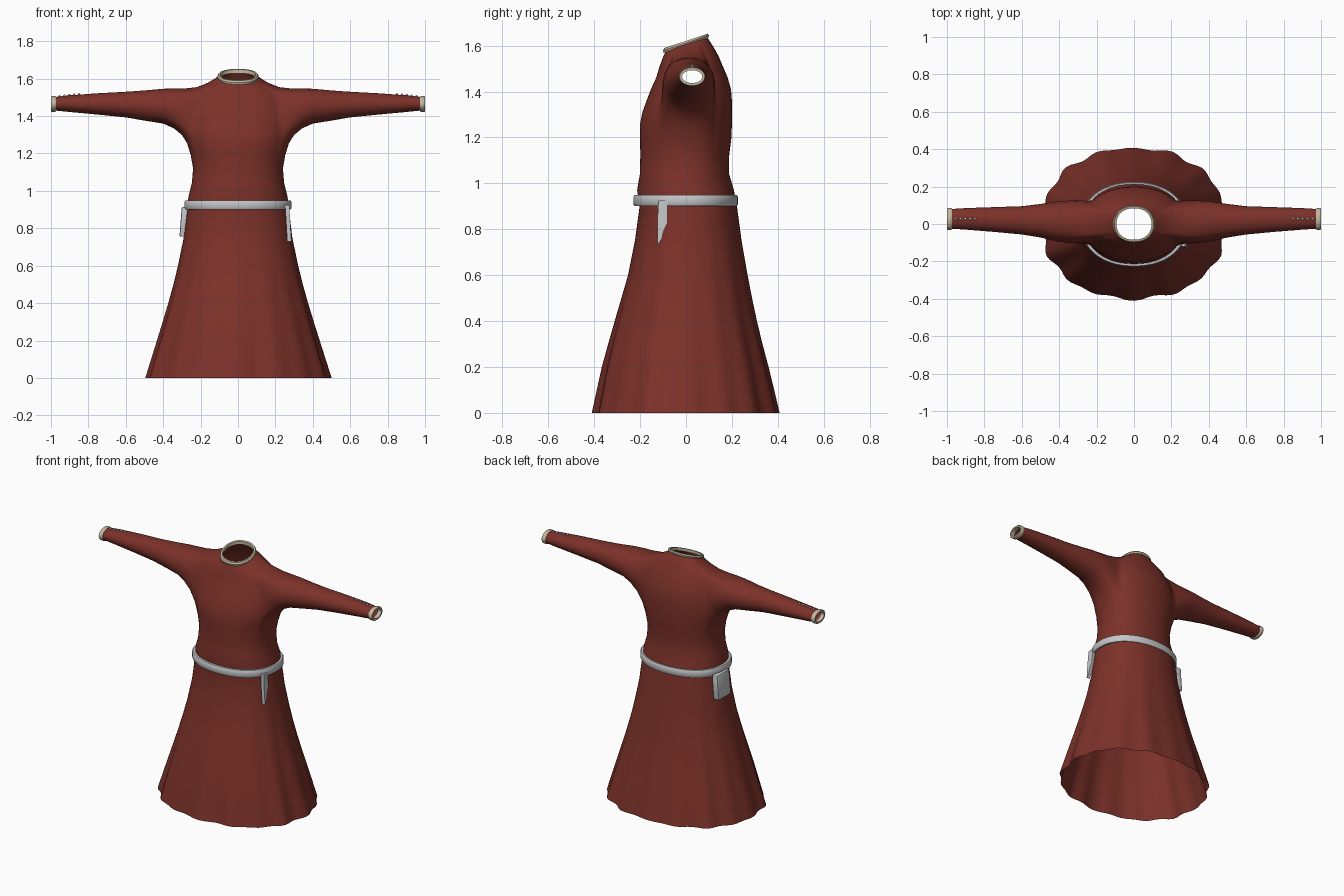
import bpy, bmesh, math
from mathutils import Vector

if "Cube" in bpy.data.objects:
    bpy.data.objects.remove(bpy.data.objects["Cube"])

SEG = 96


def material(name, rgb):
    m = bpy.data.materials.new(name)
    m.diffuse_color = (*rgb, 1)
    m.use_nodes = True
    m.node_tree.nodes["Principled BSDF"].inputs["Base Color"].default_value = m.diffuse_color
    return m


RED = material("russet_cloth", (0.2, 0.031, 0.022))
GREY = material("pale_grey", (0.55, 0.56, 0.57))
CREAM = material("cream_trim", (0.55, 0.48, 0.35))


def finish(bm, name, mat, angle=40):
    bmesh.ops.recalc_face_normals(bm, faces=bm.faces)
    me = bpy.data.meshes.new(name)
    bm.to_mesh(me)
    bm.free()
    me.materials.append(mat)
    ob = bpy.data.objects.new(name, me)
    bpy.context.collection.objects.link(ob)
    bpy.ops.object.select_all(action='DESELECT')
    ob.select_set(True)
    bpy.context.view_layer.objects.active = ob
    bpy.ops.object.shade_smooth_by_angle(angle=math.radians(angle))
    return ob


def bridge(bm, a, b):
    n = len(a)
    return [bm.faces.new((a[i], a[(i + 1) % n], b[(i + 1) % n], b[i])) for i in range(n)]


def band(name, rings, mat):
    """Closed solid ring made from a loop of cross-section rings."""
    bm = bmesh.new()
    vs = [[bm.verts.new(p) for p in r] for r in rings]
    for i in range(len(vs)):
        bridge(bm, vs[i], vs[(i + 1) % len(vs)])
    return finish(bm, name, mat)


def section(z, rx, front, back, tilt=0, grow=0, dz=0):
    """Horizontal body outline with skirt folds that deepen toward the hem."""
    pts = []
    fold = 0.028 * max(0, 1 - z / 0.9) ** 1.3
    for i in range(SEG):
        a = 2 * math.pi * i / SEG
        c, s = math.cos(a), math.sin(a)
        k = 1 + fold * (0.6 * math.cos(16 * (a + math.pi / 2)) + 0.4 * math.sin(11 * a + 0.5))
        x = (rx + grow) * math.copysign(abs(c) ** 0.92, c) * k
        ry = (back if s > 0 else -front) + grow
        y = ry * math.copysign(abs(s) ** 0.92, s) * k
        pts.append((x, y, z + dz + tilt * y))
    return pts


# Gown: z, half width, front y, back y, tilt
NECK = (1.615, 0.098, -0.088, 0.088, 0.33)
ROWS = [(0, .49, -.40, .405), (.1, .46, -.38, .382), (.2, .43, -.36, .358),
        (.3, .4, -.334, .332), (.4, .371, -.307, .308), (.5, .344, -.279, .287),
        (.6, .32, -.251, .268), (.75, .29, -.222, .242), (.9, .272, -.202, .222),
        (.97, .265, -.213, .209), (1.04, .247, -.201, .188), (1.12, .24, -.199, .188),
        (1.2, .25, -.2, .198), (1.26, .268, -.2, .2), (1.31, .275, -.19, .2),
        (1.36, .275, -.172, .2), (1.41, .27, -.153, .196), (1.46, .26, -.13, .182),
        (1.5, .24, -.118, .165), (1.54, .215, -.108, .142, .1), (1.57, .165, -.1, .12, .2),
        (1.595, .122, -.092, .1, .3), NECK]
LOW, HIGH = 13, 19  # rows bounding the armholes

# Sleeve: x, low z, high z, front y, back y
SLEEVE = [(.29, 1.3, 1.546, -.12, .145), (.335, 1.343, 1.552, -.11, .133),
          (.4, 1.36, 1.546, -.095, .122), (.5, 1.376, 1.537, -.072, .107),
          (.6, 1.393, 1.53, -.056, .095), (.75, 1.408, 1.522, -.042, .09),
          (.9, 1.422, 1.511, -.03, .085), (.98, 1.43, 1.502, -.025, .08)]

bm = bmesh.new()
loops = [[bm.verts.new(p) for p in section(*r)] for r in ROWS]
holes = {1: [], -1: []}
for r in range(len(loops) - 1):
    for i, f in enumerate(bridge(bm, loops[r], loops[r + 1])):
        c = math.cos(2 * math.pi * (i + 0.5) / SEG)
        if LOW <= r < HIGH and abs(c) > math.cos(math.radians(32)):
            holes[1 if c > 0 else -1].append(f)
soft = set()
YC, ZC = 0.015, 1.41


def around(p):
    return math.atan2((p.z - ZC) / 0.14, (p.y - YC) / 0.1)


for side, faces in holes.items():
    # Armhole rim is the boundary of the removed patch
    patch = set(faces)
    rim = {v for f in faces for v in f.verts if any(g not in patch for g in v.link_faces)}
    bmesh.ops.delete(bm, geom=faces, context='FACES')
    prev = sorted(rim, key=lambda v: around(v.co))
    angles = [around(v.co) for v in prev]
    soft.update(prev)
    for k, (x, z0, z1, y0, y1) in enumerate(SLEEVE):
        ring = [bm.verts.new((side * x, (y0 + y1) / 2 + (y1 - y0) / 2 * math.cos(a),
                              (z0 + z1) / 2 + (z1 - z0) / 2 * math.sin(a))) for a in angles]
        bridge(bm, prev, ring)
        if k < 1:
            soft.update(ring)
        prev = ring
# Blend the shoulder seams
for v in list(soft):
    soft.update(e.other_vert(v) for e in v.link_edges)
for _ in range(4):
    bmesh.ops.smooth_vert(bm, verts=list(soft), factor=0.5,
                          use_axis_x=True, use_axis_y=True, use_axis_z=True)
finish(bm, "gown", RED, 60)

# Neck trim
band("neck_trim", [section(*NECK, grow=g, dz=d) for g, d in
                   ((-.004, -.014), (.009, -.014), (.012, -.003), (.007, .006), (-.004, .006))], CREAM)

# Belt
BELT = (0.925, 0.275, -0.218, 0.215)
band("belt", [section(*BELT, grow=g, dz=d) for g, d in
              ((-.012, -.024), (.006, -.024), (.011, -.016), (.011, .016), (.006, .024), (-.012, .024))], GREY)

# Cuffs and sleeve buttons
for side, label in ((1, "right"), (-1, "left")):
    rings = []
    for x, g in ((.973, -.008), (.973, .003), (.978, .006), (.996, .006), (1.0, .003), (1.0, -.008)):
        rings.append([(side * x, .027 + (.052 + g) * math.cos(a), 1.465 + (.036 + g) * math.sin(a))
                      for a in (2 * math.pi * i / 32 for i in range(32))])
    band(label + "_cuff", rings, CREAM)
    bm = bmesh.new()
    for i in range(5):
        x = 0.85 + 0.026 * i
        s = bmesh.ops.create_uvsphere(bm, u_segments=10, v_segments=6, radius=0.007)
        bmesh.ops.translate(bm, verts=s["verts"], vec=(side * x, .028, 1.516 - (x - .85) * .1))
    finish(bm, label + "_sleeve_buttons", GREY)

# Hanging belt end
bm = bmesh.new()
outline = [(-.12, .925), (-.08, .925), (-.08, .83), (-.098, .79), (-.106, .757), (-.125, .73), (-.125, .83)]
face = bm.faces.new([bm.verts.new((.252 + (.92 - z) * .06, y, z)) for y, z in outline])
ext = bmesh.ops.extrude_face_region(bm, geom=[face])
bmesh.ops.translate(bm, vec=(.022, 0, 0),
                    verts=[e for e in ext["geom"] if isinstance(e, bmesh.types.BMVert)])
finish(bm, "belt_end", GREY, 30)

# Belt pouch
bm = bmesh.new()
bmesh.ops.create_cube(bm, size=1)
for v in bm.verts:
    v.co = Vector((v.co.x * .04 - .281 - (.5 - v.co.z) * .012, v.co.y * .13 + .04, v.co.z * .16 + .835))
bmesh.ops.bevel(bm, geom=bm.edges[:], offset=.008, segments=2, affect='EDGES', profile=.5)
finish(bm, "belt_pouch", GREY, 40)
